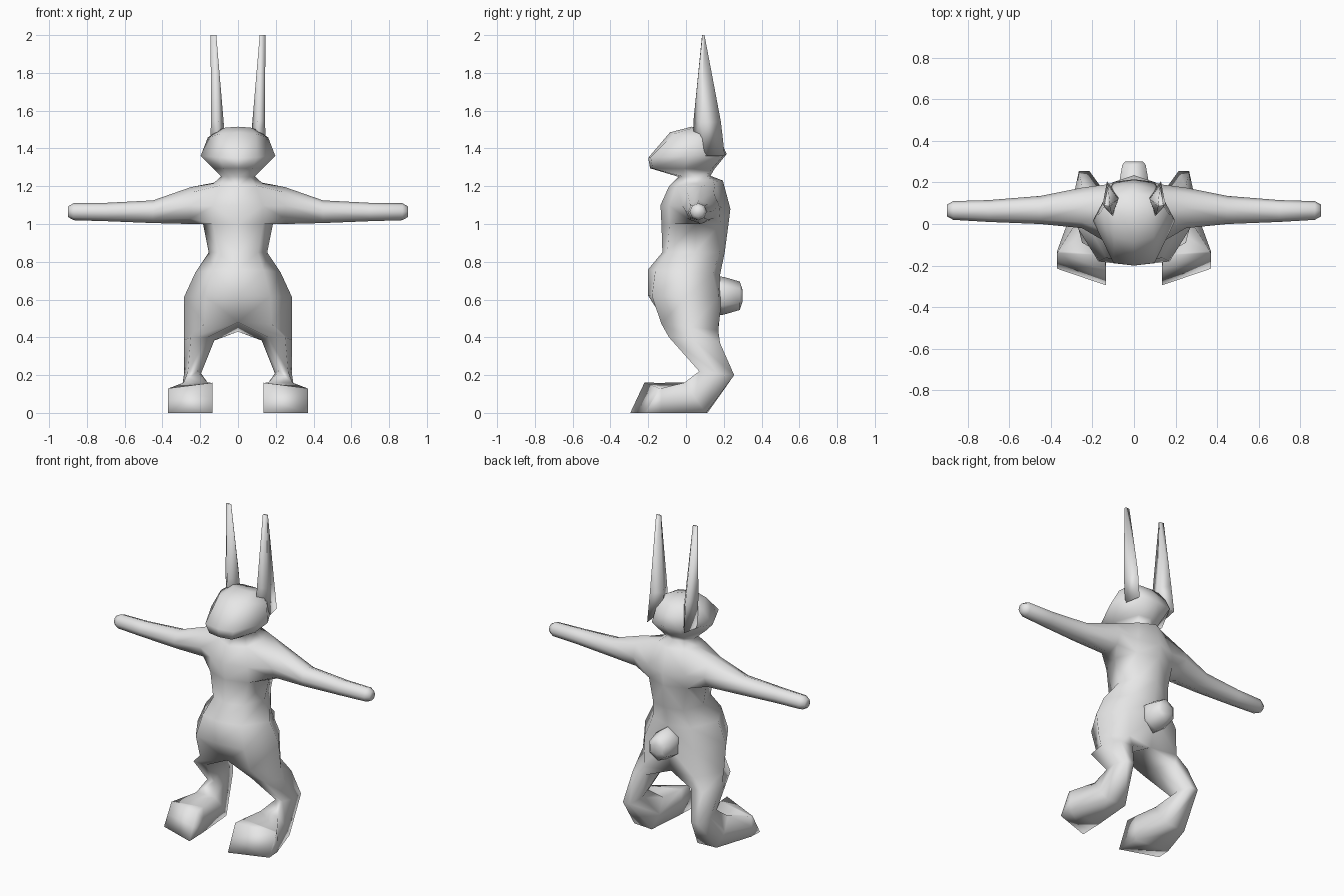
import bpy, bmesh, math

if "Cube" in bpy.data.objects:
    bpy.data.objects.remove(bpy.data.objects["Cube"])

grey = bpy.data.materials.new("soft_grey")
grey.diffuse_color = (0.8, 0.8, 0.8, 1)
grey.use_nodes = True
grey.node_tree.nodes["Principled BSDF"].inputs["Base Color"].default_value = grey.diffuse_color


def finish(bm, name, mirror=False):
    """Turn a bmesh into a smooth object, optionally mirrored across x."""
    loose = [v for v in bm.verts if not v.link_faces]
    bmesh.ops.delete(bm, geom=loose, context='VERTS')
    bmesh.ops.recalc_face_normals(bm, faces=bm.faces)
    for f in bm.faces:
        f.smooth = True
    me = bpy.data.meshes.new(name)
    bm.to_mesh(me)
    bm.free()
    me.materials.append(grey)
    ob = bpy.data.objects.new(name, me)
    bpy.context.collection.objects.link(ob)
    if mirror:
        mod = ob.modifiers.new("mirror", 'MIRROR')
        mod.use_clip = True
        mod.merge_threshold = 0.0005
    return ob


def verts(bm, pts):
    return [bm.verts.new(p) for p in pts]


def bridge(bm, a, b, closed=True, skip=()):
    n = len(a)
    for i in range(n if closed else n - 1):
        if i not in skip:
            j = (i + 1) % n
            bm.faces.new((a[i], a[j], b[j], b[i]))


def loft(bm, first, rings):
    """Extend a closed ring of verts through more rings and cap the end."""
    for pts in rings:
        nxt = verts(bm, pts)
        bridge(bm, first, nxt)
        first = nxt
    bm.faces.new(first)


def half_ring(w, yf, yb, zf, zb, k, s):
    """Half cross-section from front centre round the side to back centre."""
    d = yb - yf
    z = lambda t: zf + (zb - zf) * t
    return [(0, yf, zf), (k * w, yf + s * d, z(.15)), (w, yf + d * .52, z(.5)),
            (k * w, yb - s * d, z(.85)), (0, yb, zb)]


def leg_ring(x0, x1, yf, zf, yb, zb, inset, skew=0, drop=0):
    """Six-sided section; skew pushes the outer side back, drop lowers it."""
    out = []
    for u, t in ((inset, 0), (1 - inset, 0), (1, .5),
                 (1 - inset, 1), (inset, 1), (0, .5)):
        out.append((x0 + (x1 - x0) * u, yf + (yb - yf) * t + skew * u,
                    zf + (zb - zf) * t - drop * u * (1 - t)))
    return out


def arm_ring(x, y0, y1, z0, z1):
    cy, cz, ry, rz = (y0 + y1) / 2, (z0 + z1) / 2, (y1 - y0) / 2, (z1 - z0) / 2
    ang = [math.radians(-135 + 45 * i) for i in range(8)]
    return [(x, cy + ry * math.cos(a), cz + rz * math.sin(a)) for a in ang]


# Body half: hips, waist, chest, neck and head
body = bmesh.new()
sections = [
    (.285, -.11, .15, .48, .43, .62, -.08),   # crotch
    (.285, -.20, .19, .62, .61, .60, .05),    # hips
    (.225, -.20, .18, .76, .73, .60, .10),    # belly
    (.155, -.125, .205, .85, .85, .68, .08),  # waist
    (.185, -.13, .225, 1.0, 1.0, .72, .12),   # under arm
    (.18, -.135, .235, 1.1, 1.08, .72, .12),  # chest
    (.13, -.09, .195, 1.2, 1.23, .72, .14),   # shoulder
    (.09, -.04, .13, 1.25, 1.255, .70, .14),  # neck
    (.13, -.19, .15, 1.295, 1.29, .60, .04),  # chin
    (.198, -.20, .215, 1.35, 1.37, .50, .03), # cheeks
    (.16, -.085, .19, 1.485, 1.43, .60, .08), # brow
    (.10, .03, .15, 1.515, 1.485, .65, .10),  # crown
]
rings = [verts(body, half_ring(*s)) for s in sections]
for i in range(len(rings) - 1):
    bridge(body, rings[i], rings[i + 1], False, (1, 2) if i in (4, 5) else ())
body.faces.new(rings[-1])

# Arm grown from the opening in the side of the chest
lo, mid, hi = rings[4:7]
loft(body, [lo[1], lo[2], lo[3], mid[3], hi[3], hi[2], hi[1], mid[1]], [
    arm_ring(.25, -.02, .175, 1.0, 1.195),
    arm_ring(.45, 0, .135, 1.005, 1.125),
    arm_ring(.70, .01, .115, 1.015, 1.112),
    arm_ring(.87, .02, .11, 1.02, 1.11),
    arm_ring(.90, .037, .093, 1.037, 1.093)])

# Leg and foot grown from the hip opening
crotch = body.verts.new((0, .03, .455))
loft(body, rings[0] + [crotch], [
    leg_ring(.125, .285, -.09, .40, .18, .37, .22),
    leg_ring(.195, .285, .07, .22, .255, .20, .22),
    leg_ring(.145, .305, .0, .16, .115, 0, .10, -.01),
    leg_ring(.135, .37, -.15, .16, -.15, 0, .02, .02, .03),
    leg_ring(.135, .37, -.22, .16, -.295, 0, .0, .08, .03)])
finish(body, "body", True)

# Tall pointed ears
ear = bmesh.new()
base = [(.10, .04, 1.46), (.15, .10, 1.36), (.13, .205, 1.36), (.07, .13, 1.42)]
root = [(.105, .04, 1.55), (.143, .08, 1.54), (.125, .185, 1.54), (.075, .12, 1.53)]
tip = [(.115, .085, 2.0), (.145, .087, 2.0), (.142, .098, 2.0), (.115, .096, 2.0)]
first = verts(ear, base)
ear.faces.new(first)
loft(ear, first, [root, tip])
finish(ear, "ears", True)

# Stubby tail
tail = bmesh.new()


def tail_ring(y, rx, rz):
    return [(rx * math.sin(a), y, .62 + rz * math.cos(a))
            for a in (math.tau * i / 6 for i in range(6))]


first = verts(tail, tail_ring(.14, .085, .105))
tail.faces.new(first)
loft(tail, first, [tail_ring(.20, .082, .10), tail_ring(.285, .065, .075),
                   tail_ring(.30, .05, .03)])
finish(tail, "tail")
